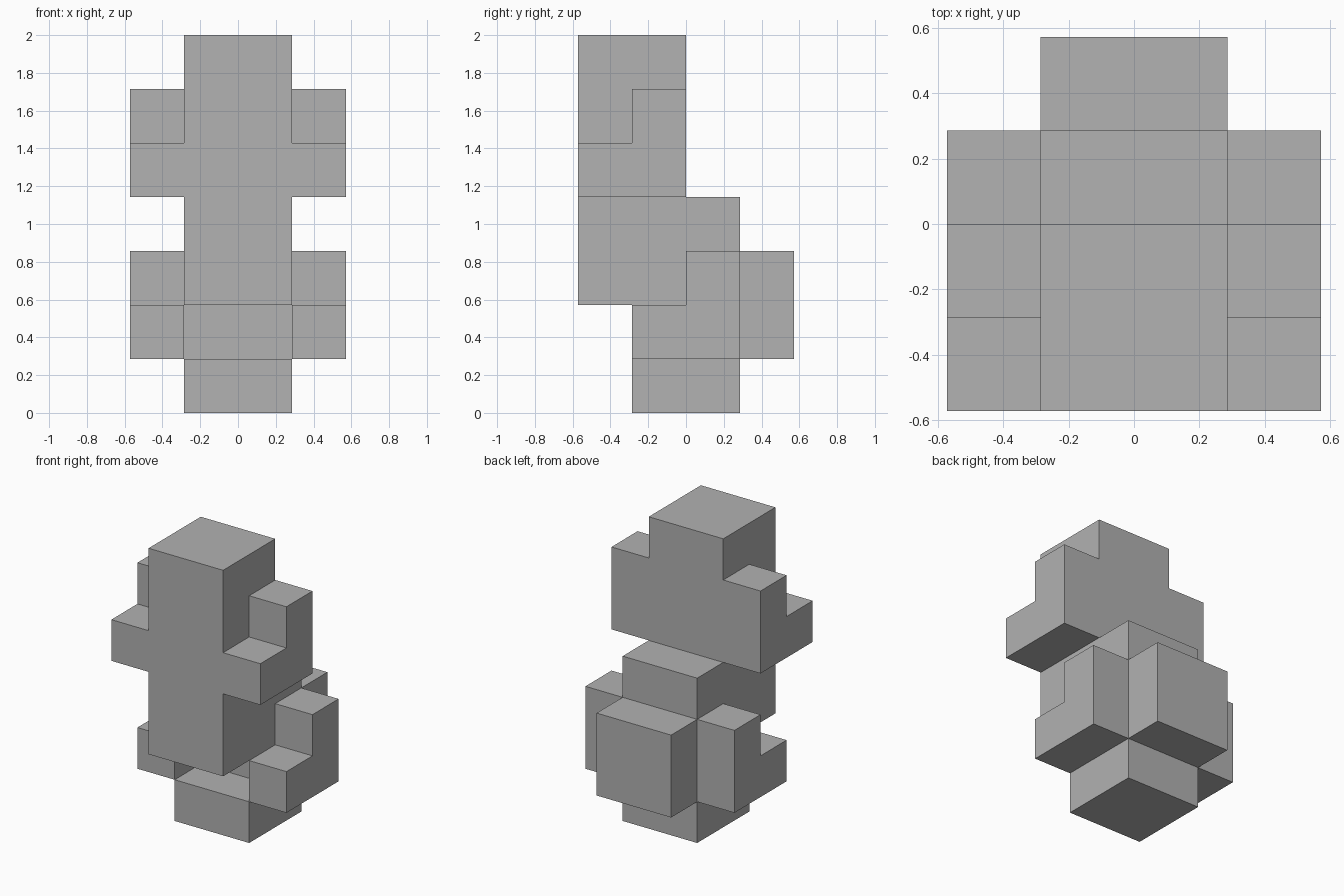
import bpy
import bmesh

cube = bpy.data.objects.get("Cube")
if cube:
    bpy.data.objects.remove(cube, do_unlink=True)

U = 2 / 7  # one grid block

grey = bpy.data.materials.new("plain grey")
grey.use_nodes = True
colour = (0.445, 0.445, 0.445, 1)
grey.diffuse_color = colour
grey.node_tree.nodes["Principled BSDF"].inputs["Base Color"].default_value = colour


def prism(name, profile, x0, x1):
    """Extrude a (y, z) outline, in blocks, from x0 to x1."""
    bm = bmesh.new()
    face = bm.faces.new([bm.verts.new((x0 * U, y * U, z * U)) for y, z in profile])
    side = bmesh.ops.extrude_face_region(bm, geom=[face])
    moved = [v for v in side["geom"] if isinstance(v, bmesh.types.BMVert)]
    bmesh.ops.translate(bm, verts=moved, vec=((x1 - x0) * U, 0, 0))
    bmesh.ops.recalc_face_normals(bm, faces=bm.faces)
    mesh = bpy.data.meshes.new(name)
    bm.to_mesh(mesh)
    bm.free()
    mesh.materials.append(grey)
    obj = bpy.data.objects.new(name, mesh)
    bpy.context.collection.objects.link(obj)
    return obj


def box(y0, y1, z0, z1):
    return [(y0, z0), (y1, z0), (y1, z1), (y0, z1)]


def step(y, z):
    """L-shaped outline with a low front block and a tall back block."""
    return [(y, z), (y + 2, z), (y + 2, z + 2), (y + 1, z + 2), (y + 1, z + 1), (y, z + 1)]


# Central stack
prism("head_and_torso", box(-2, 0, 2, 7), -1, 1)
prism("spine", box(0, 1, 1, 4), -1, 1)
prism("back_block", box(1, 2, 1, 3), -1, 1)
prism("base", box(-1, 1, 0, 1), -1, 1)

# Stepped limbs on both sides
for side, x0, x1 in (("left", 1, 2), ("right", -2, -1)):
    prism(side + "_arm", step(-2, 4), x0, x1)
    prism(side + "_leg", step(-1, 1), x0, x1)
